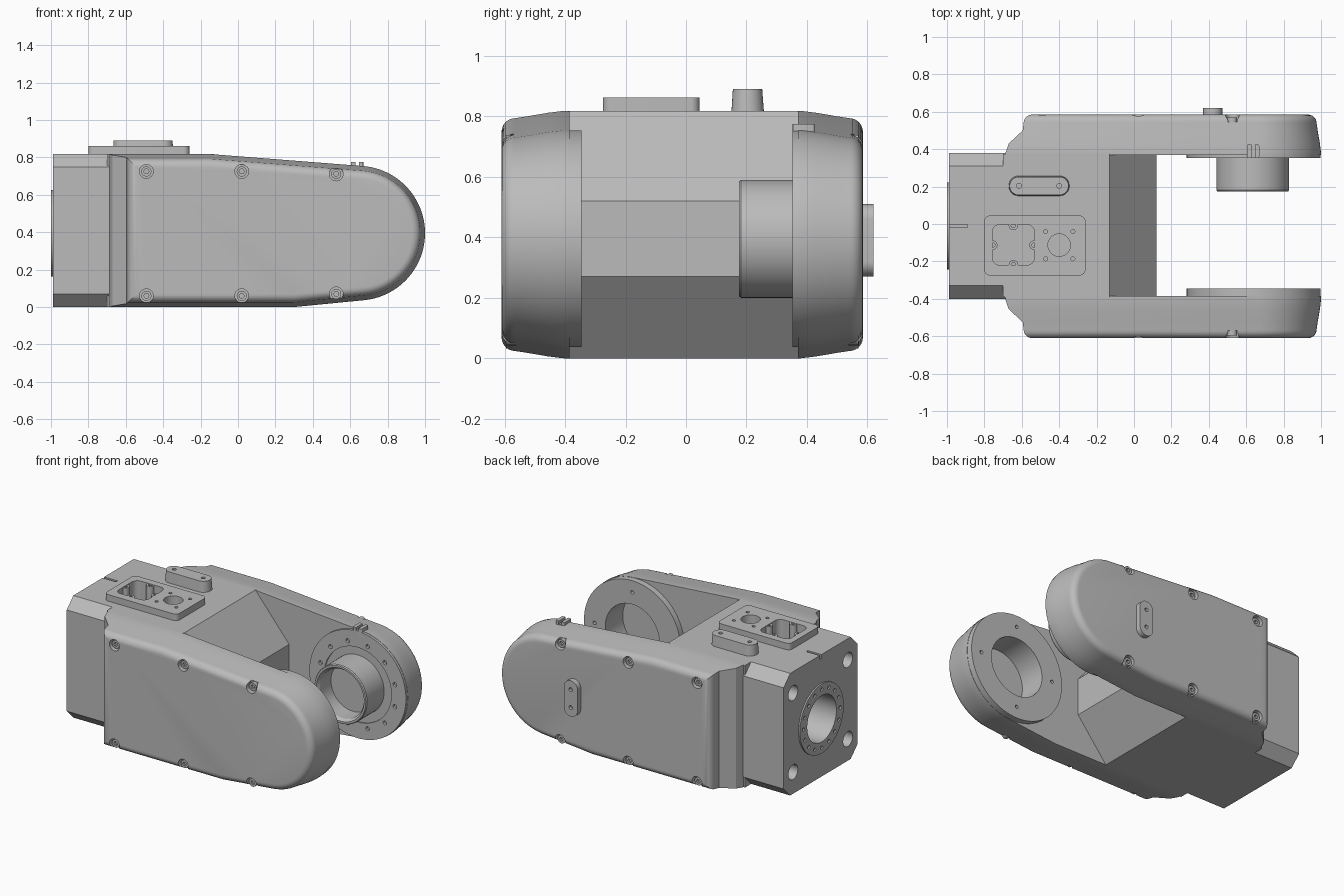
import bpy, bmesh
from math import sin, cos, pi, radians

if "Cube" in bpy.data.objects:
    bpy.data.objects.remove(bpy.data.objects["Cube"])

grey = bpy.data.materials.new("plain_grey")
grey.use_nodes = True
COLOUR = (0.5, 0.5, 0.5, 1)
grey.diffuse_color = COLOUR
grey.node_tree.nodes["Principled BSDF"].inputs["Base Color"].default_value = COLOUR

PX, PZ = 0.64, 0.395      # pivot axis
CY, CZ = -0.01, 0.395     # base flange axis


def place(axis, u, v, w):
    return {"X": (w, u, v), "Y": (u, w, v), "Z": (u, v, w)}[axis]


def circle(u, v, r, n=48):
    return [(u + r * cos(2 * pi * i / n), v + r * sin(2 * pi * i / n)) for i in range(n)]


def rounded(u0, u1, v0, v1, r, n=8):
    pts = []
    for k, (u, v) in enumerate([(u1 - r, v1 - r), (u0 + r, v1 - r), (u0 + r, v0 + r), (u1 - r, v0 + r)]):
        for i in range(n + 1):
            a = pi / 2 * (k + i / n)
            pts.append((u + r * cos(a), v + r * sin(a)))
    return pts


def around(u, v, r, count, start=0.0):
    return [(u + r * cos(start + 2 * pi * i / count), v + r * sin(start + 2 * pi * i / count))
            for i in range(count)]


def loft(bm, axis, rings):
    """Skin a list of (outline, level) rings and cap both ends."""
    rows = [[bm.verts.new(place(axis, u, v, w)) for u, v in pts] for pts, w in rings]
    n = len(rows[0])
    for a, b in zip(rows, rows[1:]):
        for i in range(n):
            j = (i + 1) % n
            bm.faces.new((a[i], a[j], b[j], b[i]))
    bm.faces.new(rows[0])
    bm.faces.new(rows[-1])


def build(name, *parts):
    """Each part is (axis, [(outline, level), ...])."""
    bm = bmesh.new()
    for axis, rings in parts:
        loft(bm, axis, rings)
    bmesh.ops.recalc_face_normals(bm, faces=bm.faces)
    me = bpy.data.meshes.new(name)
    bm.to_mesh(me)
    bm.free()
    me.materials.append(grey)
    ob = bpy.data.objects.new(name, me)
    bpy.context.collection.objects.link(ob)
    return ob


def prism(axis, pts, a, b):
    return (axis, [(pts, a), (pts, b)])


def cut(ob, *parts):
    """Subtract each part, then discard the cutter."""
    cutter = build("cutter", *parts)
    cutter.hide_render = True
    mod = ob.modifiers.new("cut", "BOOLEAN")
    mod.operation, mod.solver, mod.object = "DIFFERENCE", "EXACT", cutter
    bpy.context.view_layer.objects.active = ob
    bpy.ops.object.modifier_apply(modifier=mod.name)
    bpy.data.objects.remove(cutter)


def arm_outline(inset, left):
    """Side outline of an arm: square at the base, round at the pivot."""
    pts = [(left, inset), (0.3, inset)]
    for i in range(49):
        a = radians(-84 + 169 * i / 48)
        pts.append((PX + (0.36 - inset) * cos(a), PZ + (0.36 - inset) * sin(a)))
    return pts + [(-0.15, 0.818 - inset), (left, 0.818 - inset)]


# Central body with the sloped wall between the arms
wall = [(-0.7, 0), (-0.1, 0), (0.12, 0.27), (0.12, 0.52), (-0.13, 0.818), (-0.7, 0.818)]
body = build("central_body", prism("Y", wall, -0.39, 0.375))

# Base block with chamfered long edges
c = 0.07
octagon = [(-0.4, c), (-0.4 + c, 0), (0.38 - c, 0), (0.38, c),
           (0.38, 0.818 - c), (0.38 - c, 0.818), (-0.4 + c, 0.818), (-0.4, 0.818 - c)]
base = build("base_block", prism("X", octagon, -0.99, -0.6))
bore = prism("X", circle(CY, CZ, 0.155), -1.1, -0.78)
corner_holes = [prism("X", circle(CY + sy * 0.29, 0.41 + sz * 0.265, 0.05, 24), -1.1, -0.85)
                for sy in (-1, 1) for sz in (-1, 1)]
groove = prism("Z", [(-1.1, -0.02), (-0.89, -0.02), (-0.89, -0.003), (-1.1, -0.003)], 0.79, 0.9)
cut(base, bore, groove, *corner_holes)

# Base flange ring with its bolt circle
flange = build("base_flange", prism("X", circle(CY, CZ, 0.232, 64), -1.0, -0.985))
cut(flange, bore, *[prism("X", circle(y, z, 0.012, 12), -1.1, -0.9)
                    for y, z in around(CY, CZ, 0.195, 16)])

# Arms: drafted sides, rounded outer edge, recessed screws
screws = [(-0.49, 0.725), (0.02, 0.725), (0.525, 0.712), (-0.49, 0.06), (0.02, 0.06), (0.525, 0.07)]
arms = {}
for name, s, inner, outer in (("right", -1, 0.385, 0.61), ("left", 1, 0.37, 0.585)):
    rings = [(arm_outline(0, -0.69), s * inner),
             (arm_outline(0, -0.687), s * (outer - 0.205)),
             (arm_outline(0.006, -0.67), s * (outer - 0.155)),
             (arm_outline(0.018, -0.595), s * (outer - 0.085))]
    for i in range(7):
        a = pi / 2 * i / 6
        f = 0.045 * (1 - cos(a))
        rings.append((arm_outline(0.024 + f, -0.59 + f), s * (outer - 0.045 * (1 - sin(a)))))
    arm = arms[name] = build(name + "_arm", ("Y", rings))
    cut(arm, *[prism("Y", circle(x, z, 0.037, 24), s * (outer - 0.04), s * (outer + 0.1))
               for x, z in screws])
    heads = build(name + "_arm_screws", *[prism("Y", circle(x, z, 0.027, 20), s * (outer - 0.05), s * (outer - 0.015))
                                          for x, z in screws])
    cut(heads, *[prism("Y", circle(x, z, 0.014, 6), s * (outer - 0.03), s * (outer + 0.1))
                 for x, z in screws])

# Right pivot ring with a deep bore
ring = build("right_pivot_ring", prism("Y", circle(PX, PZ, 0.358, 96), -0.4, -0.345))
socket = prism("Y", circle(PX, PZ, 0.2, 64), -0.53, -0.3)
cut(ring, socket, *[prism("Y", circle(x, z, 0.012, 12), -0.39, -0.3) for x, z in around(PX, PZ, 0.28, 4)])
cut(arms["right"], socket)

# Left pivot disc with bolt holes and a shallow seat
disc = build("left_pivot_disc", prism("Y", circle(PX, PZ, 0.358, 96), 0.39, 0.353))
cut(disc, prism("Y", circle(PX, PZ, 0.25, 64), 0.3, 0.362))
cut(disc, *[prism("Y", circle(x, z, 0.014, 12), 0.3, 0.385)
            for x, z in around(PX, PZ, 0.285, 12, pi / 12)])

# Hollow pivot pin
pin = build("pivot_pin", ("Y", [(circle(PX - 0.005, PZ, 0.19, 64), 0.175), (circle(PX - 0.005, PZ, 0.195, 64), 0.182),
                               (circle(PX - 0.005, PZ, 0.195, 64), 0.38)]))
cut(pin, ("Y", [(circle(PX - 0.005, PZ, 0.18, 64), 0.17), (circle(PX - 0.005, PZ, 0.163, 64), 0.195),
                (circle(PX - 0.005, PZ, 0.163, 64), 0.31)]))

# Notched marker tab on top of the left pivot
tab = build("marker_tab", prism("Z", rounded(0.603, 0.67, 0.353, 0.425, 0.008, 3), 0.72, 0.775))
cut(tab, prism("Z", [(0.627, 0.3), (0.646, 0.3), (0.646, 0.5), (0.627, 0.5)], 0.755, 0.8))

# Connector plate with a lobed pocket and a round port
plate = build("connector_plate", prism("Z", rounded(-0.8, -0.26, -0.275, 0.045, 0.03), 0.81, 0.862))
lugs = [(-0.755, -0.113), (-0.535, -0.113), (-0.645, -0.008), (-0.645, -0.218)]
pocket = prism("Z", rounded(-0.757, -0.533, -0.22, -0.003, 0.04), 0.7, 0.9)
port = prism("Z", circle(-0.4, -0.113, 0.06, 32), 0.7, 0.9)
cut(plate, pocket, port, *[prism("Z", circle(-0.4 + a * 0.073, -0.113 + b * 0.073, 0.011, 12), 0.83, 0.9)
                           for a in (-1, 1) for b in (-1, 1)])
for part in (body, base):
    cut(part, pocket, port)
bosses = build("connector_lugs", *[prism("Z", circle(x, y, 0.025, 20), 0.7, 0.86) for x, y in lugs])
cut(bosses, *[prism("Z", circle(x, y, 0.012, 12), 0.8, 0.9) for x, y in lugs])

# Oblong pads on the top and on the left arm
top_pad = build("top_pad", ("Z", [(rounded(-0.67, -0.345, 0.15, 0.258, 0.053), 0.81),
                                  (rounded(-0.665, -0.35, 0.155, 0.252, 0.048), 0.89)]))
cut(top_pad, *[prism("Z", circle(x, 0.204, 0.013, 16), 0.85, 0.95) for x in (-0.615, -0.4)])
side_pad = build("side_pad", prism("Y", rounded(0.37, 0.472, 0.27, 0.51, 0.05), 0.575, 0.62))
cut(side_pad, *[prism("Y", circle(0.421, z, 0.013, 16), 0.6, 0.7) for z in (0.33, 0.45)])

# Smooth the round surfaces and keep the machined edges sharp
for ob in bpy.context.view_layer.objects:
    ob.select_set(ob.type == "MESH")
bpy.context.view_layer.objects.active = body
bpy.ops.object.shade_smooth_by_angle(angle=radians(28))
